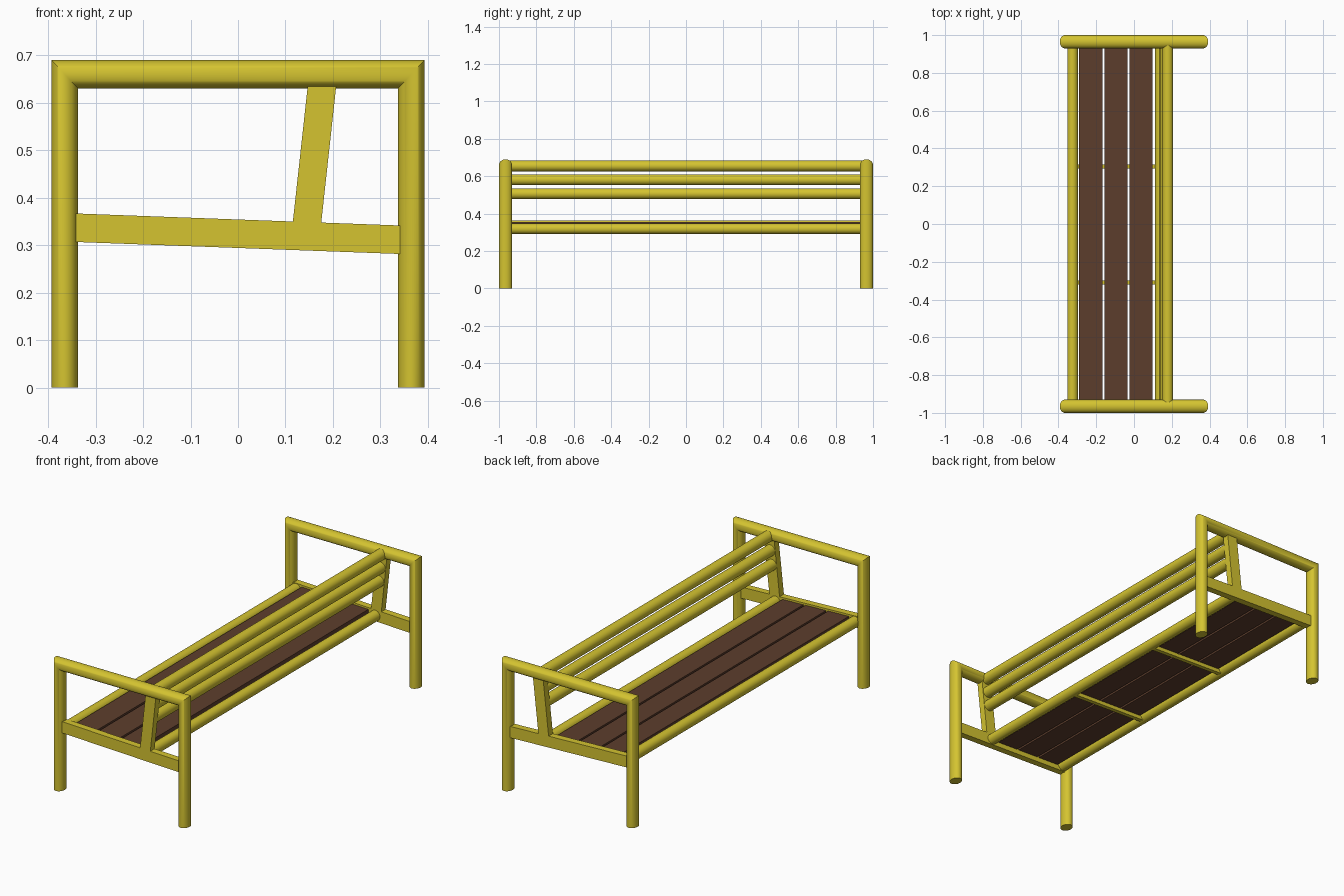
import bpy, bmesh, math

if "Cube" in bpy.data.objects:
    bpy.data.objects.remove(bpy.data.objects["Cube"])

def material(name, rgb):
    m = bpy.data.materials.new(name)
    m.diffuse_color = (*rgb, 1)
    m.use_nodes = True
    m.node_tree.nodes["Principled BSDF"].inputs["Base Color"].default_value = m.diffuse_color
    return m

YELLOW = material("yellow paint", (0.66, 0.55, 0.03))
BROWN = material("brown wood", (0.11, 0.048, 0.026))
END_Y = 0.965          # centre plane of the end frames
INNER = 0.947          # inner face of the flat bars
SLOPE = -0.037         # seat tilt

def rail_z(x):
    return 0.324 + SLOPE * x

def finish(name, bm, mat, smooth=False):
    bmesh.ops.recalc_face_normals(bm, faces=bm.faces)
    me = bpy.data.meshes.new(name)
    bm.to_mesh(me)
    bm.free()
    me.materials.append(mat)
    ob = bpy.data.objects.new(name, me)
    bpy.context.collection.objects.link(ob)
    if smooth:
        bpy.ops.object.select_all(action='DESELECT')
        ob.select_set(True)
        bpy.context.view_layer.objects.active = ob
        bpy.ops.object.shade_smooth_by_angle(angle=math.radians(40))
    return ob

def skin(name, rings, mat, smooth=False):
    """Closed skin over a list of rings of points."""
    bm = bmesh.new()
    vs = [[bm.verts.new(p) for p in r] for r in rings]
    n = len(vs[0])
    for a, b in zip(vs, vs[1:]):
        for i in range(n):
            j = (i + 1) % n
            bm.faces.new((a[i], a[j], b[j], b[i]))
    bm.faces.new(vs[0])
    bm.faces.new(vs[-1])
    return finish(name, bm, mat, smooth)

def extrude_y(name, profile, y0, y1, mat, smooth=False):
    return skin(name, [[(x, y, z) for x, z in profile] for y in (y0, y1)], mat, smooth)

def circle(cx, cz, r, n=32):
    return [(cx + r * math.cos(2 * math.pi * i / n),
             cz + r * math.sin(2 * math.pi * i / n)) for i in range(n)]

def sloped(x0, x1, low, high):
    """Profile following the seat tilt, between two offsets from its centre line."""
    return [(x0, rail_z(x0) + low), (x1, rail_z(x1) + low),
            (x1, rail_z(x1) + high), (x0, rail_z(x0) + high)]

def end_frame(name, y):
    """Mitred oval tube: leg, arm, leg."""
    angles = [2 * math.pi * i / 40 for i in range(40)]
    def ring(side, top):
        return [(side * (0.365 + 0.028 * math.cos(a)), y + 0.035 * math.sin(a),
                 0.66 + 0.03 * math.cos(a) if top else 0) for a in angles]
    skin(name, [ring(-1, False), ring(-1, True), ring(1, True), ring(1, False)],
         YELLOW, True)

# end frames with flat rail and back upright
for s, label in ((-1, "front"), (1, "back")):
    end_frame(label + "_end_frame", s * END_Y)
    ya, yb = s * INNER, s * (2 * END_Y - INNER)
    extrude_y(label + "_rail", sloped(-0.355, 0.355, -0.03, 0.03), ya, yb, YELLOW)
    extrude_y(label + "_back_upright",
              [(0.114, 0.335), (0.174, 0.335), (0.2085, 0.65), (0.1485, 0.65)],
              ya, yb, YELLOW)

# backrest tubes
for i in range(3):
    z = 0.655 - 0.0742 * i
    extrude_y(f"back_tube_{i + 1}", circle(0.1785 + 0.111 * (z - 0.655), z, 0.029),
              -INNER, INNER, YELLOW, True)

# seat edge tubes
for name, x in (("seat_front_tube", -0.325), ("seat_rear_tube", 0.14)):
    extrude_y(name, circle(x, rail_z(x), 0.028), -INNER, INNER, YELLOW, True)

# seat slats
for i in range(3):
    x = -0.29 + 0.1335 * i
    extrude_y(f"seat_slat_{i + 1}", sloped(x, x + 0.122, -0.004, 0.02),
              -INNER, INNER, BROWN)

# cross bars under the slats
for i, y in enumerate((-0.31, 0.305)):
    extrude_y(f"cross_bar_{i + 1}", sloped(-0.315, 0.13, -0.024, -0.004),
              y - 0.011, y + 0.011, YELLOW)
